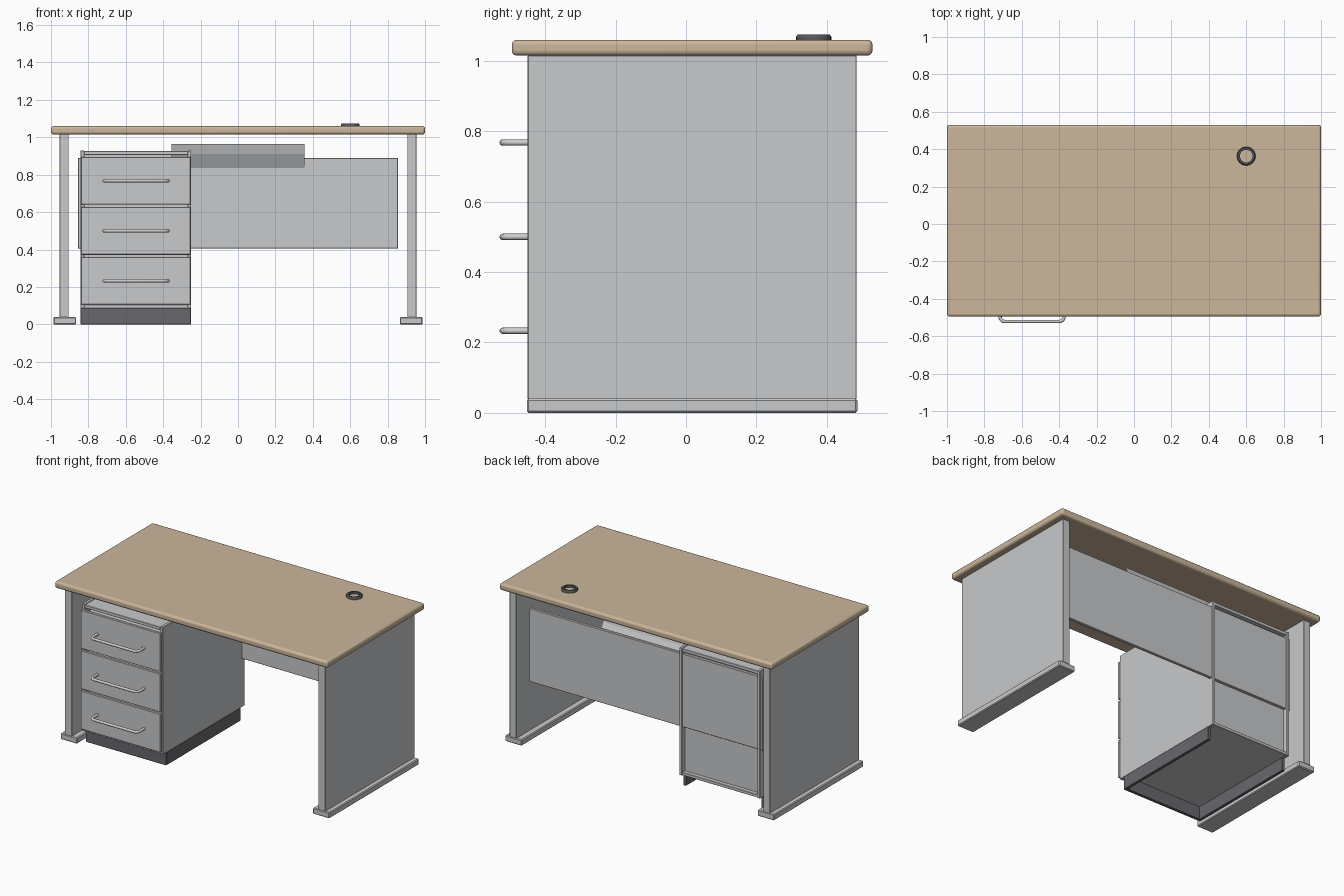
import bpy, bmesh, math
from mathutils import Vector

if "Cube" in bpy.data.objects:
    bpy.data.objects.remove(bpy.data.objects["Cube"])


def material(name, rgb):
    m = bpy.data.materials.new(name)
    m.diffuse_color = (*rgb, 1)
    m.use_nodes = True
    m.node_tree.nodes["Principled BSDF"].inputs["Base Color"].default_value = m.diffuse_color
    return m


WOOD = material("beige wood", (0.60, 0.47, 0.33))
GREY = material("light grey", (0.58, 0.585, 0.595))
DARK = material("dark grey", (0.14, 0.14, 0.155))
METAL = material("handle grey", (0.62, 0.62, 0.62))
PLASTIC = material("charcoal plastic", (0.09, 0.095, 0.11))


def finish(name, bm, mat, bevel=0, segments=1):
    bmesh.ops.recalc_face_normals(bm, faces=bm.faces)
    mesh = bpy.data.meshes.new(name)
    bm.to_mesh(mesh)
    bm.free()
    mesh.materials.append(mat)
    ob = bpy.data.objects.new(name, mesh)
    bpy.context.collection.objects.link(ob)
    if bevel:
        mod = ob.modifiers.new("edge", 'BEVEL')
        mod.width, mod.segments = bevel, segments
    return ob


def smooth(ob, angle=40):
    bpy.ops.object.select_all(action='DESELECT')
    ob.select_set(True)
    bpy.context.view_layer.objects.active = ob
    bpy.ops.object.shade_smooth_by_angle(angle=math.radians(angle))


def box(name, x, y, z, mat=GREY, bevel=0.002, segments=1):
    """Box from (min, max) pairs."""
    bm = bmesh.new()
    bmesh.ops.create_cube(bm, size=1)
    for v in bm.verts:
        v.co = Vector([(r[0] + r[1]) / 2 + c * (r[1] - r[0])
                       for c, r in zip(v.co, (x, y, z))])
    return finish(name, bm, mat, bevel, segments)


def grid_solid(name, rings, mat, close_ends):
    """Join equal rings of points; cap the ends or close the loop."""
    bm = bmesh.new()
    vs = [[bm.verts.new(p) for p in r] for r in rings]
    n, k = len(vs), len(vs[0])
    for i in range(n - 1 if close_ends else n):
        a, b = vs[i], vs[(i + 1) % n]
        for j in range(k):
            bm.faces.new((a[j], a[(j + 1) % k], b[(j + 1) % k], b[j]))
    if close_ends:
        bm.faces.new(vs[0])
        bm.faces.new(vs[-1])
    return finish(name, bm, mat)


# Table top with rounded rim
smooth(box("table_top", (-1, 1), (-0.495, 0.53), (1.015, 1.06), WOOD, 0.014, 3))

# Cable grommet ring
rings = []
for i in range(32):
    a = 2 * math.pi * i / 32
    rings.append([(0.6 + r * math.cos(a), 0.363 + r * math.sin(a), z)
                  for r, z in ((0.034, 1.058), (0.05, 1.058), (0.05, 1.069),
                               (0.045, 1.075), (0.034, 1.075))])
smooth(grid_solid("cable_grommet", rings, PLASTIC, False))

# Side legs and feet
for side, s in (("left", -1), ("right", 1)):
    box(side + "_leg", sorted((s * 0.905, s * 0.955)), (-0.45, 0.485), (0.038, 1.016))
    box(side + "_foot", sorted((s * 0.865, s * 0.987)), (-0.452, 0.487), (0, 0.04), bevel=0.005)

# Modesty panel
box("modesty_panel", (-0.855, 0.855), (0.40, 0.42), (0.405, 0.89))

# Folded sheet cable tray
outline = [(0.40, 0.835), (0.36, 0.91), (0.345, 0.965),
           (0.350, 0.965), (0.366, 0.912), (0.405, 0.842)]
grid_solid("cable_tray", [[(x, y, z) for y, z in outline] for x in (-0.355, 0.355)],
           GREY, True)

# Drawer cabinet carcass
X0, X1 = -0.842, -0.25
box("cabinet_left_side", (X0, X0 + 0.02), (-0.43, 0.428), (0.085, 0.93))
box("cabinet_right_side", (X1 - 0.02, X1), (-0.43, 0.428), (0.085, 0.93))
inner = (X0 + 0.019, X1 - 0.019)
box("cabinet_top", inner, (-0.43, 0.425), (0.905, 0.926))
box("cabinet_bottom", inner, (-0.43, 0.425), (0.086, 0.106))
box("cabinet_back", inner, (0.385, 0.398), (0.10, 0.91))

# Drawers with bar handles
R = 0.009
for n, z in enumerate((0.105, 0.372, 0.640)):
    box(f"drawer_front_{n}", (X0 + 0.002, X1 - 0.003), (-0.45, -0.43), (z, z + 0.256), bevel=0.003)
    box(f"drawer_box_{n}", (X0 + 0.03, X1 - 0.03), (-0.431, 0.36), (z + 0.01, z + 0.24))
    zc = z + 0.128
    # Path of the handle with rounded corners
    path = [(-0.716, -0.448)]
    for cx, start in ((-0.691, 180), (-0.399, 270)):
        for k in range(6):
            a = math.radians(start + 18 * k)
            path.append((cx + 0.025 * math.cos(a), -0.496 + 0.025 * math.sin(a)))
    path.append((-0.374, -0.448))
    rings = []
    for i, p in enumerate(path):
        a, b = path[max(i - 1, 0)], path[min(i + 1, len(path) - 1)]
        t = Vector((b[0] - a[0], b[1] - a[1])).normalized()
        rings.append([(p[0] - t.y * R * math.cos(u), p[1] + t.x * R * math.cos(u),
                       zc + R * math.sin(u))
                      for u in (2 * math.pi * j / 12 for j in range(12))])
    smooth(grid_solid(f"drawer_handle_{n}", rings, METAL, True))

# Plinth, open at the back
box("plinth_left", (X0, X0 + 0.02), (-0.39, 0.385), (0, 0.087), DARK)
box("plinth_right", (X1 - 0.02, X1), (-0.39, 0.385), (0, 0.087), DARK)
box("plinth_front", (X0 + 0.001, X1 - 0.001), (-0.395, -0.375), (0, 0.087), DARK)
